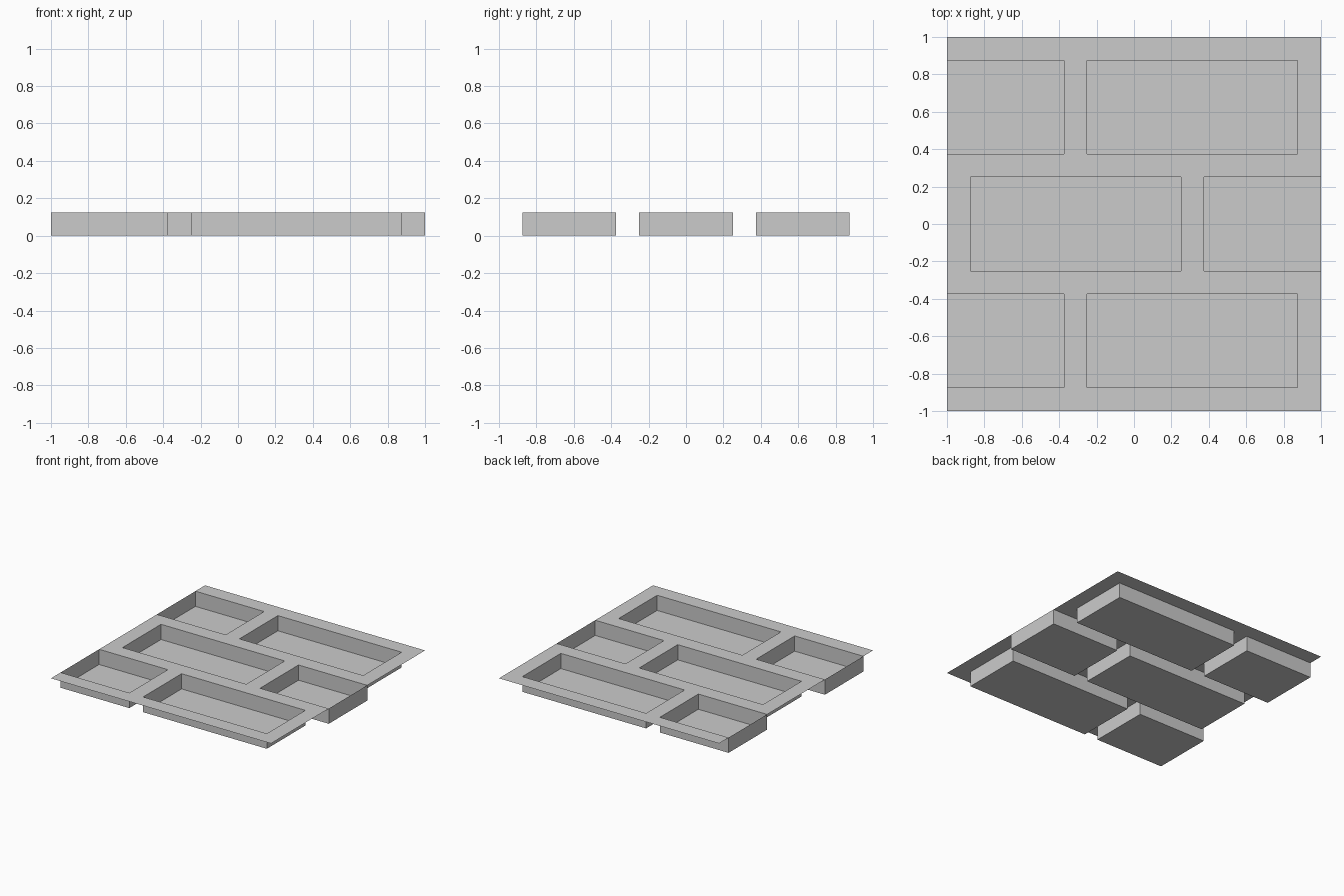
import bpy, bmesh
from mathutils import Matrix, Vector

if "Cube" in bpy.data.objects:
    bpy.data.objects.remove(bpy.data.objects["Cube"])

H = 0.125  # height of the mortar surface above the pocket floors

# Each row: y range, pocket x ranges, mortar gap x ranges
OUTER = ([(-1, -0.375), (-0.25, 0.875)], [(-0.375, -0.25), (0.875, 1)])
MIDDLE = ([(-0.875, 0.25), (0.375, 1)], [(-1, -0.875), (0.25, 0.375)])
ROWS = [((-0.875, -0.375), OUTER), ((-0.25, 0.25), MIDDLE), ((0.375, 0.875), OUTER)]
JOINTS = [(-1, -0.875), (-0.375, -0.25), (0.25, 0.375), (0.875, 1)]


def finish(name, bm):
    mesh = bpy.data.meshes.new(name)
    bm.to_mesh(mesh)
    bm.free()
    bpy.context.collection.objects.link(bpy.data.objects.new(name, mesh))


def add_quad(bm, xs, ys, z):
    corners = [(xs[0], ys[0]), (xs[1], ys[0]), (xs[1], ys[1]), (xs[0], ys[1])]
    bm.faces.new([bm.verts.new((x, y, z)) for x, y in corners])


def add_pocket(name, xs, ys):
    # Open-topped box with its faces turned inward
    bm = bmesh.new()
    centre = Vector((sum(xs) / 2, sum(ys) / 2, H / 2))
    size = Matrix.Diagonal((xs[1] - xs[0], ys[1] - ys[0], H, 1))
    bmesh.ops.create_cube(bm, size=1, matrix=Matrix.Translation(centre) @ size)
    bm.normal_update()
    top = [f for f in bm.faces if f.normal.z > 0.9]
    bmesh.ops.delete(bm, geom=top, context='FACES_ONLY')
    bmesh.ops.reverse_faces(bm, faces=bm.faces[:])
    finish(name, bm)


# Mortar sheet: long joints between rows, short joints inside each row
sheet = bmesh.new()
for ys in JOINTS:
    add_quad(sheet, (-1, 1), ys, H)
for ys, (_, gaps) in ROWS:
    for xs in gaps:
        add_quad(sheet, xs, ys, H)
bmesh.ops.remove_doubles(sheet, verts=sheet.verts[:], dist=1e-4)
finish("mortar_sheet", sheet)

# Sunken brick pockets
for r, (ys, (pockets, _)) in enumerate(ROWS):
    for c, xs in enumerate(pockets):
        add_pocket(f"brick_pocket_{r + 1}_{c + 1}", xs, ys)
